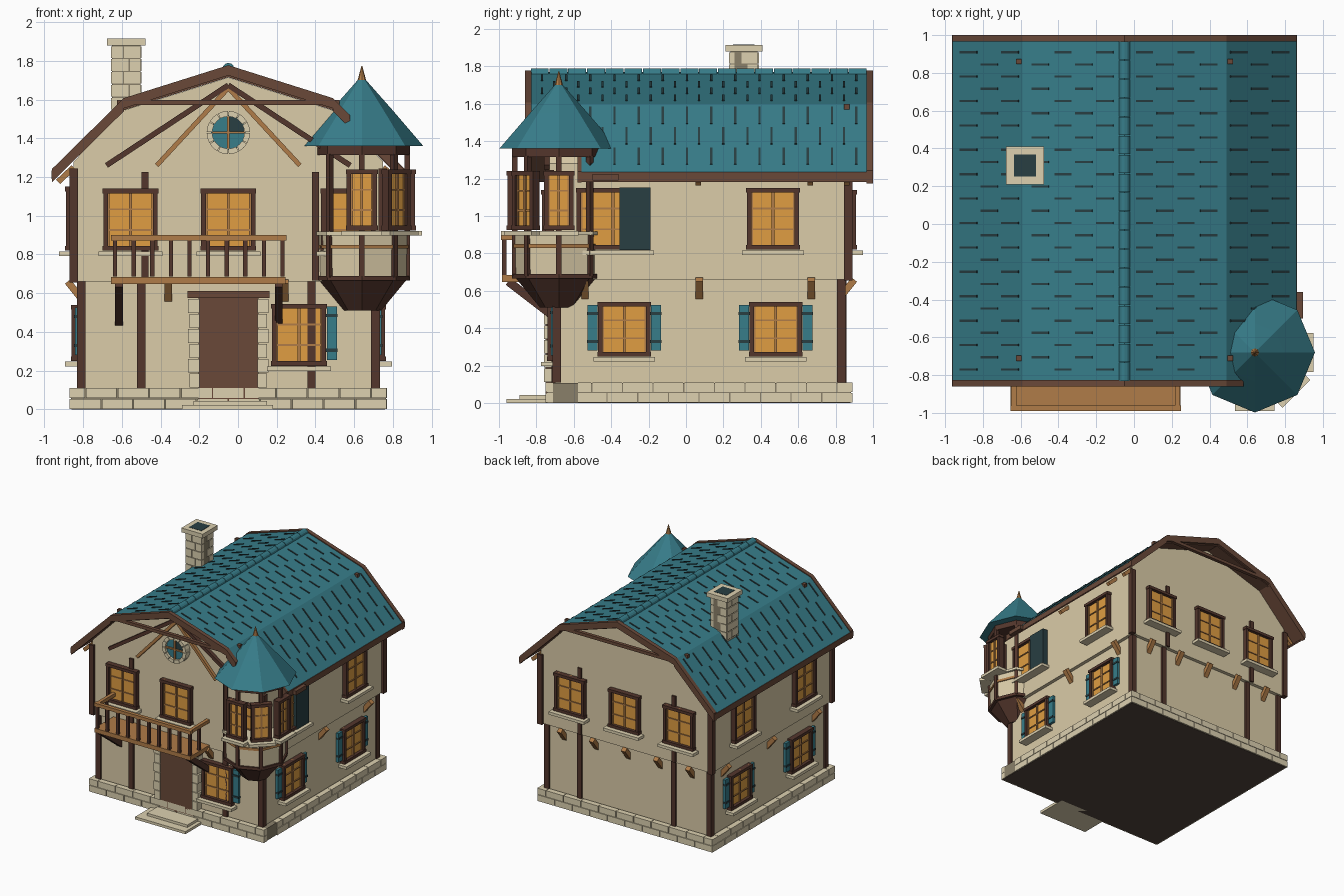
import bpy, bmesh, math
from mathutils import Matrix, Vector

if "Cube" in bpy.data.objects:
    bpy.data.objects.remove(bpy.data.objects["Cube"])


def lin(rgb):
    return [((c / 255 + 0.055) / 1.055) ** 2.4 for c in rgb] + [1]


PALETTE = {"plaster": (219, 204, 168), "stone": (221, 209, 176), "mortar": (138, 128, 106),
           "dark_wood": (83, 54, 44), "brown_wood": (106, 73, 57), "light_wood": (176, 124, 72),
           "amber_glass": (224, 158, 66), "teal": (55, 125, 138), "charcoal": (40, 62, 66),
           "deep_brown": (84, 70, 62)}
MATS = {}
for key, rgb in PALETTE.items():
    MATS[key] = bpy.data.materials.new(key)
    MATS[key].diffuse_color = lin(rgb)

CX, CY = -0.05, 0.07          # house centre
TX, TY = 0.64, -0.68          # turret centre
parts = {}


def part(name, mat):
    return parts.setdefault((name, mat), bmesh.new())


def box(name, mat, c, s, M=Matrix()):
    m = M @ Matrix.Translation(c) @ Matrix.Diagonal((*s, 1))
    bmesh.ops.create_cube(part(name, mat), size=1, matrix=m)


def span(name, mat, x, y, z, M=Matrix()):
    """Box from (low, high) ranges."""
    r = (x, y, z)
    box(name, mat, [(a + b) / 2 for a, b in r], [abs(b - a) for a, b in r], M)


def beam(name, mat, p, q, w, h, M=Matrix()):
    p, q = Vector(p), Vector(q)
    rot = (q - p).to_track_quat('X', 'Z').to_matrix().to_4x4()
    box(name, mat, (0, 0, 0), ((q - p).length, w, h), M @ Matrix.Translation((p + q) / 2) @ rot)


def prism(name, mat, pts, y0, y1):
    """Extrude an x/z outline along y."""
    bm = part(name, mat)
    a = [bm.verts.new((x, y0, z)) for x, z in pts]
    b = [bm.verts.new((x, y1, z)) for x, z in pts]
    fs = [bm.faces.new(a), bm.faces.new(b[::-1])]
    n = len(pts)
    fs += [bm.faces.new((a[i], b[i], b[(i + 1) % n], a[(i + 1) % n])) for i in range(n)]
    bmesh.ops.recalc_face_normals(bm, faces=fs)


def cone(name, mat, r0, z0, r1, z1, n=8):
    bmesh.ops.create_cone(part(name, mat), cap_ends=True, segments=n, radius1=r0, radius2=r1,
                          depth=z1 - z0, matrix=Matrix.Translation((TX, TY, (z0 + z1) / 2)))


def wall(deg, dist, cx=CX, cy=CY):
    """Wall frame: local x along the wall, -y outward."""
    return (Matrix.Translation((cx, cy, 0)) @ Matrix.Rotation(math.radians(deg), 4, 'Z')
            @ Matrix.Translation((0, -dist, 0)))


def window(M, u, z0, z1, w=0.28, shutters=()):
    h, f = w / 2, 0.024
    span("window_glass", "amber_glass", (u - h + .01, u + h - .01), (-.018, .01), (z0 + .01, z1 - .01), M)
    for s in (-1, 1):
        span("window_frame", "dark_wood", (u + s * h, u + s * (h - f)), (-.04, .01), (z0, z1), M)
        span("window_bars", "light_wood", (u + s * (h - f), u + s * (h - f - .008)), (-.026, 0), (z0, z1), M)
    for z in (z0, z1 - f):
        span("window_frame", "dark_wood", (u - h - .004, u + h + .004), (-.044, .01), (z, z + f), M)
    box("window_bars", "light_wood", (u, -.013, (z0 + z1) / 2), (.014, .03, z1 - z0), M)
    for k in (1, 2):
        box("window_bars", "light_wood", (u, -.012, z0 + (z1 - z0) * k / 3), (w - .03, .026, .009), M)
    span("window_sill", "stone", (u - h - .025, u + h + .025), (-.075, .01), (z0 - .028, z0 - .004), M)
    for s in shutters:
        span("shutter", "teal", (u + s * (h + .004), u + s * (h + .056)), (-.022, 0), (z0 + .03, z1 - .015), M)
        for z in (z0 + .08, z1 - .06):
            span("shutter_strap", "charcoal", (u + s * h, u + s * (h + .058)), (-.027, 0), (z - .008, z + .008), M)


# Stone plinth
span("plinth_core", "mortar", (CX - .812, CX + .815), (CY - .812, CY + .812), (0.004, .108))
span("plinth_floor", "deep_brown", (CX - .81, CX + .81), (CY - .81, CY + .81), (0, .004))
for deg in (0, 90, 180, 270):
    M = wall(deg, .81)
    for row in range(2):
        cuts = [-.82] + [-.82 + .164 * (k + (.5 if row else 1)) for k in range(10 if row else 9)] + [.82]
        if deg == 90:
            cuts = [-.65] + [c for c in cuts if c > -.64]
        for a, b in zip(cuts, cuts[1:]):
            span("plinth_bricks", "stone", (a + .003, b - .003), (-.01, .03), (row * .056 + .002, row * .056 + .054), M)

# Walls: ground floor and upper floor with gambrel gables
span("ground_wall", "plaster", (CX - .77, CX + .77), (CY - .77, CY + .77), (.1, .67))
gable = [(-.8, .66), (.8, .66), (.8, 1.28), (.54, 1.545), (0, 1.715), (-.54, 1.545), (-.8, 1.28)]
prism("upper_wall", "plaster", [(CX + x, z) for x, z in gable], CY - .8, CY + .8)

# Timber posts
for sx in (-1, 1):
    for sy in (-1, 1):
        box("corner_post", "dark_wood", (CX + sx * .76, CY + sy * .76, .39), (.046, .046, .56))
        box("corner_post", "dark_wood", (CX + sx * .798, CY + sy * .798, .95), (.044, .044, .59))
for deg in (0, 180):
    for u in (-.45, .43):
        box("wall_post", "dark_wood", (u, 0, .385), (.042, .036, .55), wall(deg, .77))
        box("wall_post", "dark_wood", (u + .02, 0, .945), (.036, .03, .56), wall(deg, .8))

# Jetty brackets below the upper floor
for deg, us in ((0, (-.31, .29)), (90, (-.61, 0, .6)), (180, (-.6, -.3, 0, .3, .6)), (270, (-.61, 0, .6))):
    for u in us:
        beam("jetty_bracket", "light_wood", (u, .02, .56), (u, -.06, .66), .04, .036, wall(deg, .77))

# Windows
F, R, B, L = [wall(d, .8) for d in (0, 90, 180, 270)]
for u in (-.505, 0, .62):
    window(F, u, .82, 1.14)
for u in (-.51, 0, .51):
    window(B, u, .82, 1.14)
window(R, .395, .82, 1.15)
window(R, -.46, .82, 1.15, w=.39)
span("dark_pane", "charcoal", (-.425, -.26), (-.048, 0), (.818, 1.152), R)
for u in (-.4, .41):
    window(L, u, .82, 1.15)
    window(wall(90, .77), u, .25, .54, shutters=(-1, 1))
    window(wall(270, .77), -u, .25, .54, shutters=(-1, 1))
window(wall(0, .77), .365, .225, .545, shutters=(1,))

# Door with stone surround, lintel and steps
D = wall(0, .77)
span("door", "brown_wood", (-.155, .155), (-.05, .01), (.04, .6), D)
for s in (-1, 1):
    for k in range(6):
        w = .2 + (.008 if k % 2 else 0)
        span("door_surround", "stone", (s * .15, s * w), (-.06, .01), (.112 + k * .077, .184 + k * .077), D)
span("door_lintel", "brown_wood", (-.212, .212), (-.085, .01), (.575, .61), D)
span("door_step", "stone", (-.24, .23), (-.26, .01), (0, .022), D)
span("door_step", "stone", (-.18, .2), (-.19, .01), (.022, .043), D)

# Balcony
span("balcony_floor", "light_wood", (-.655, .245), (-.985, -.72), (.648, .684))
span("balcony_rail", "light_wood", (-.655, .25), (-.99, -.96), (.872, .9))
for x in (-.635, .23):
    bx = x + (.02 if x < 0 else -.02)
    span("balcony_rail", "light_wood", (x - .014, x + .014), (-.975, -.72), (.872, .9))
    beam("balcony_brace", "dark_wood", (bx, -.95, .65), (bx, -.69, .45), .04, .045)
    box("baluster", "dark_wood", (x, -.85, .78), (.02, .02, .19))
for k in range(10):
    box("baluster", "dark_wood", (-.635 + .0961 * k, -.972, .78), (.022, .022, .19))

# Gambrel roof
ridge, brk, eave = (0, 1.77), (.54, 1.60), (.91, 1.235)
CUT = (.63, 1.511)            # the lower right slope is notched here for the turret
NOTCH = -.56


def slope(name, mat, s, a, b, y0, y1, up=0.0, down=.045):
    prism(name, mat, [(CX + s * a[0], a[1] + up), (CX + s * b[0], b[1] + up),
                      (CX + s * b[0], b[1] - down), (CX + s * a[0], a[1] - down)], y0, y1)


for s in (-1, 1):
    front = -.84 if s < 0 else NOTCH
    slope("roof", "teal", s, ridge, brk, -.84, .98)
    slope("roof", "teal", s, brk, eave, front, .98)
    slope("roof_lining", "brown_wood", s, ridge, brk, -.84, .98, -.043, .054)
    slope("roof_lining", "brown_wood", s, brk, eave, front, .98, -.043, .054)
    for y0, y1 in ((-.86, -.825), (.965, 1.0)):
        end = CUT if s > 0 and y0 < 0 else eave
        slope("barge_board", "brown_wood", s, ridge, brk, y0, y1, .008, .045)
        slope("barge_board", "brown_wood", s, brk, end, y0, y1, .008, .06)
    span("eave_fascia", "brown_wood", (CX + s * .9, CX + s * .914), (-.86 if s < 0 else NOTCH, 1), (1.19, 1.235))
    for y in (-.72, .065, .665, .86):
        if s < 0 or y > 0:
            beam("rafter_tail", "light_wood", (CX + s * .8, y, 1.25), (CX + s * .88, y, 1.175), .03, .03)
    for y in (-.71, .86):
        box("purlin_tip", "brown_wood", (CX + s * .56, y, 1.585), (.028, .028, .028))
slope("roof", "teal", 1, brk, CUT, -.84, NOTCH)
slope("roof_lining", "brown_wood", 1, brk, CUT, -.84, NOTCH, -.043, .054)
slope("notch_board", "brown_wood", 1, CUT, eave, NOTCH - .02, NOTCH, .004, .055)
span("notch_beam", "brown_wood", (.855, .895), (-.5, -.36), (1.19, 1.225))
for y in (-.845, .985):
    box("collar_beam", "brown_wood", (CX, y, 1.585), (1.1, .03, .026))


# Dark shingle slots
def roof_z(d):
    a, b = (ridge, brk) if d <= brk[0] else (brk, eave)
    return a[1] + (b[1] - a[1]) * (d - a[0]) / (b[0] - a[0]) + .001


for row in range(27):
    y = -.77 + row * .0646
    for s in (-1, 1):
        for d in ((.17, .4, .67) if row % 2 else (.06, .28, .56, .78)):
            e = d + .09
            if s > 0 and e > .6 and y < NOTCH + .02:
                continue
            beam("shingle_slot", "charcoal", (CX + s * d, y, roof_z(d)), (CX + s * e, y, roof_z(e)), .012, .009)

# Ridge cap tiles
for k in range(18):
    y = -.83 + k * .1
    prism("ridge_cap", "teal", [(CX + .03 * math.cos(a), 1.76 + .03 * math.sin(a)) for a in
          [math.pi * i / 6 for i in range(7)]], y, y + .096)

# Gable braces and round window
for s in (-1, 1):
    beam("gable_brace", "dark_wood", (CX, -.745, 1.675), (CX + s * .63, -.745, 1.26), .03, .028)
    beam("gable_brace_light", "light_wood", (CX, -.745, 1.66), (CX + s * .37, -.745, 1.26), .026, .024)


def arc(r, a0, a1, n):
    return [(CX + r * math.cos(a0 + (a1 - a0) * i / n), 1.43 + r * math.sin(a0 + (a1 - a0) * i / n)) for i in range(n + 1)]


T = math.tau
prism("round_glass", "teal", arc(.09, 0, T * 23 / 24, 23), -.765, -.72)
prism("round_glass_dark", "charcoal", [(CX, 1.43)] + arc(.085, 0, T / 4, 6), -.769, -.76)
for k in range(12):
    a0, a1 = T * (k + .04) / 12, T * (k + .96) / 12
    prism("round_surround", "stone", arc(.112, a0, a1, 2) + arc(.083, a1, a0, 2), -.785, -.72)
box("round_bars", "light_wood", (CX, -.77, 1.43), (.17, .02, .012))
box("round_bars", "light_wood", (CX, -.77, 1.43), (.012, .02, .17))

# Chimney: mortar core, bricks with a bare patch, cap and flue
H = (-.577, .31)
box("chimney_core", "mortar", (*H, 1.68), (.146, .146, .42))
for deg in (0, 90, 180, 270):
    for row in range(6):
        cuts = (-.078, -.015, .078) if row % 2 else (-.078, .015, .078)
        for a, b in list(zip(cuts, cuts[1:]))[1 if deg in (90, 180) else 0:]:
            z = 1.48 + row * .0665
            span("chimney_bricks", "stone", (a + .003, b - .003), (-.009, .02), (z + .003, z + .063), wall(deg, .07, *H))
box("chimney_cap", "stone", (*H, 1.897), (.2, .2, .036))
box("flue", "charcoal", (*H, 1.914), (.115, .115, .006))

# Corner turret
cone("turret_base", "dark_wood", .1, .51, .24, .68)
cone("turret_wall", "plaster", .235, .68, .24, .9)
cone("turret_floor", "dark_wood", .25, .665, .25, .69)
cone("turret_rail", "light_wood", .248, .83, .248, .85)
cone("turret_sill", "stone", .26, .898, .26, .918)
cone("turret_eave", "dark_wood", .25, 1.315, .25, 1.36)
cone("turret_roof", "teal", .318, 1.36, .155, 1.55)
cone("turret_roof", "teal", .155, 1.55, .018, 1.705)
cone("finial", "light_wood", .026, 1.685, .002, 1.775)
for k in range(8):
    P = wall(k * 45, .235, TX, TY)
    box("turret_post", "dark_wood", (0, 0, 1.0), (.028, .028, .64), P)
for deg in (0, 45, 90):
    window(wall(deg, .235, TX, TY), 0, .925, 1.24, w=.158)

# Turn every part into an object
for (name, mat), bm in parts.items():
    me = bpy.data.meshes.new(name)
    bm.to_mesh(me)
    bm.free()
    me.materials.append(MATS[mat])
    bpy.context.collection.objects.link(bpy.data.objects.new(name, me))

for m in bpy.data.materials:
    if m.users and not m.is_grease_pencil:
        m.use_nodes = True
        m.node_tree.nodes["Principled BSDF"].inputs["Base Color"].default_value = m.diffuse_color
